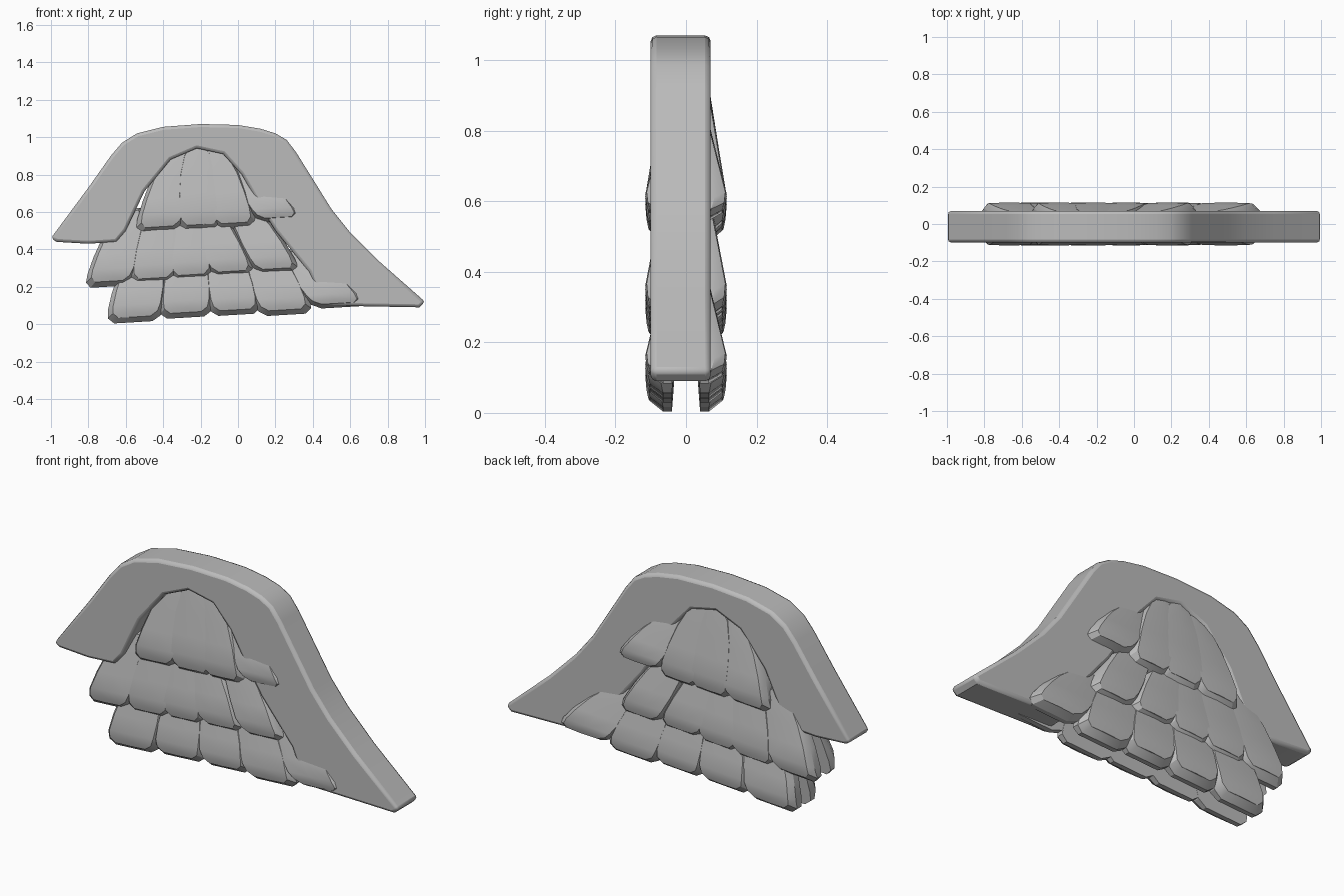
import bpy, bmesh

cube = bpy.data.objects.get("Cube")
if cube:
    bpy.data.objects.remove(cube, do_unlink=True)

grey = bpy.data.materials.new("wing_grey")
grey.use_nodes = True
COLOUR = (0.5, 0.5, 0.5, 1)
grey.diffuse_color = COLOUR
grey.node_tree.nodes["Principled BSDF"].inputs["Base Color"].default_value = COLOUR


def finish(bm, name):
    bmesh.ops.recalc_face_normals(bm, faces=bm.faces)
    mesh = bpy.data.meshes.new(name)
    bm.to_mesh(mesh)
    bm.free()
    mesh.materials.append(grey)
    obj = bpy.data.objects.new(name, mesh)
    bpy.context.collection.objects.link(obj)
    return obj


def smooth(obj, angle):
    bpy.ops.object.select_all(action="DESELECT")
    obj.select_set(True)
    bpy.context.view_layer.objects.active = obj
    bpy.ops.object.shade_smooth_by_angle(angle=angle)


def loft(bm, loops):
    rings = [[bm.verts.new(p) for p in loop] for loop in loops]
    n = len(rings[0])
    for a, b in zip(rings, rings[1:]):
        for i in range(n):
            j = (i + 1) % n
            bm.faces.new((a[i], a[j], b[j], b[i]))
    return rings


# Arched wing frame: outer edge, right tip, inner arch, left tip
OUTLINE = [(-1, .46), (-.8, .73), (-.68, .9), (-.62, .97), (-.54, 1.02), (-.4, 1.055),
           (-.2, 1.07), (0, 1.065), (.12, 1.045), (.2, 1.02), (.26, .985), (.31, .92),
           (.5, .615), (.6, .49), (.75, .34), (1, .12), (.97, .09), (.45, .1),
           (.38, .28), (.2, .5), (.1, .66), (.02, .8), (-.08, .91), (-.22, .94),
           (-.36, .88), (-.5, .71), (-.6, .5), (-.65, .44), (-.8, .43), (-.97, .44)]
bm = bmesh.new()
rings = loft(bm, [[(x, y, z) for x, z in OUTLINE] for y in (-.1, .07)])
for ring in rings:
    bm.faces.new(ring)
frame = finish(bm, "wing_frame")
bevel = frame.modifiers.new("soft_rim", "BEVEL")
bevel.width = .016
bevel.segments = 2
bevel.limit_method = "ANGLE"
bevel.angle_limit = 1.0
smooth(frame, .7)

# Feather half outline: (half width, height), from the tip up to the root
HALF = [(.34, 0), (.47, .07), (.5, .18), (.49, .4), (.44, .65), (.32, .88), (.14, 1)]
SHAPE = HALF + [(-u, v) for u, v in reversed(HALF)]


def bulge(v):
    # Outer depth: swells just above the tip, thins to the root
    if v < .2:
        return .1 + .09 * v
    return .118 - .075 * (v - .2)


def feather(name, xb, zb, width, xt, zt):
    def point(u, v, depth):
        return (xb + (xt - xb) * v + u * width, -depth, zb + (zt - zb) * v + .06 * u * width)

    back = [point(u, v, .04 - .03 * v) for u, v in SHAPE]
    rim = [point(u, v, bulge(v) - .035) for u, v in SHAPE]
    edge = [point(u * .84, .07 + v * .9, bulge(.07 + v * .9) - .004) for u, v in SHAPE]
    bm = bmesh.new()
    rings = loft(bm, [back, rim, edge])
    n = len(HALF)
    # Cross strips with a slightly raised middle line
    mids = [bm.verts.new(point(0, .07 + v * .9, bulge(.07 + v * .9))) for u, v in HALF]
    outer = rings[2]
    for i in range(n - 1):
        bm.faces.new((outer[i], outer[i + 1], mids[i + 1], mids[i]))
        bm.faces.new((mids[i], mids[i + 1], outer[-2 - i], outer[-1 - i]))
    bm.faces.new((outer[0], mids[0], outer[-1]))
    bm.faces.new((outer[n - 1], outer[n], mids[-1]))
    bm.faces.new(rings[0])
    obj = finish(bm, name)
    mirror = obj.modifiers.new("both_sides", "MIRROR")
    mirror.use_axis = (False, True, False)
    mirror.use_mirror_merge = False
    smooth(obj, .5)


# Three rows of overlapping feathers: tip x, tip z, width, root x, root z
ROWS = {
    "upper": [(-.43, .49, .26, -.31, .93), (-.2, .5, .25, -.22, .97),
              (-.01, .51, .24, -.14, .96), (.23, .55, .25, .02, .85)],
    "middle": [(-.7, .2, .26, -.56, .62), (-.46, .215, .26, -.4, .66),
               (-.25, .235, .24, -.26, .66), (-.02, .255, .25, -.2, .66),
               (.22, .27, .25, 0, .66)],
    "lower": [(-.56, .01, .3, -.48, .42), (-.28, .035, .29, -.27, .43),
              (-.01, .05, .28, -.08, .43), (.26, .05, .3, .12, .43),
              (.55, .09, .3, .3, .4)],
}
for row, feathers in ROWS.items():
    for i, spec in enumerate(feathers):
        feather(f"{row}_feather_{i + 1}", *spec)
